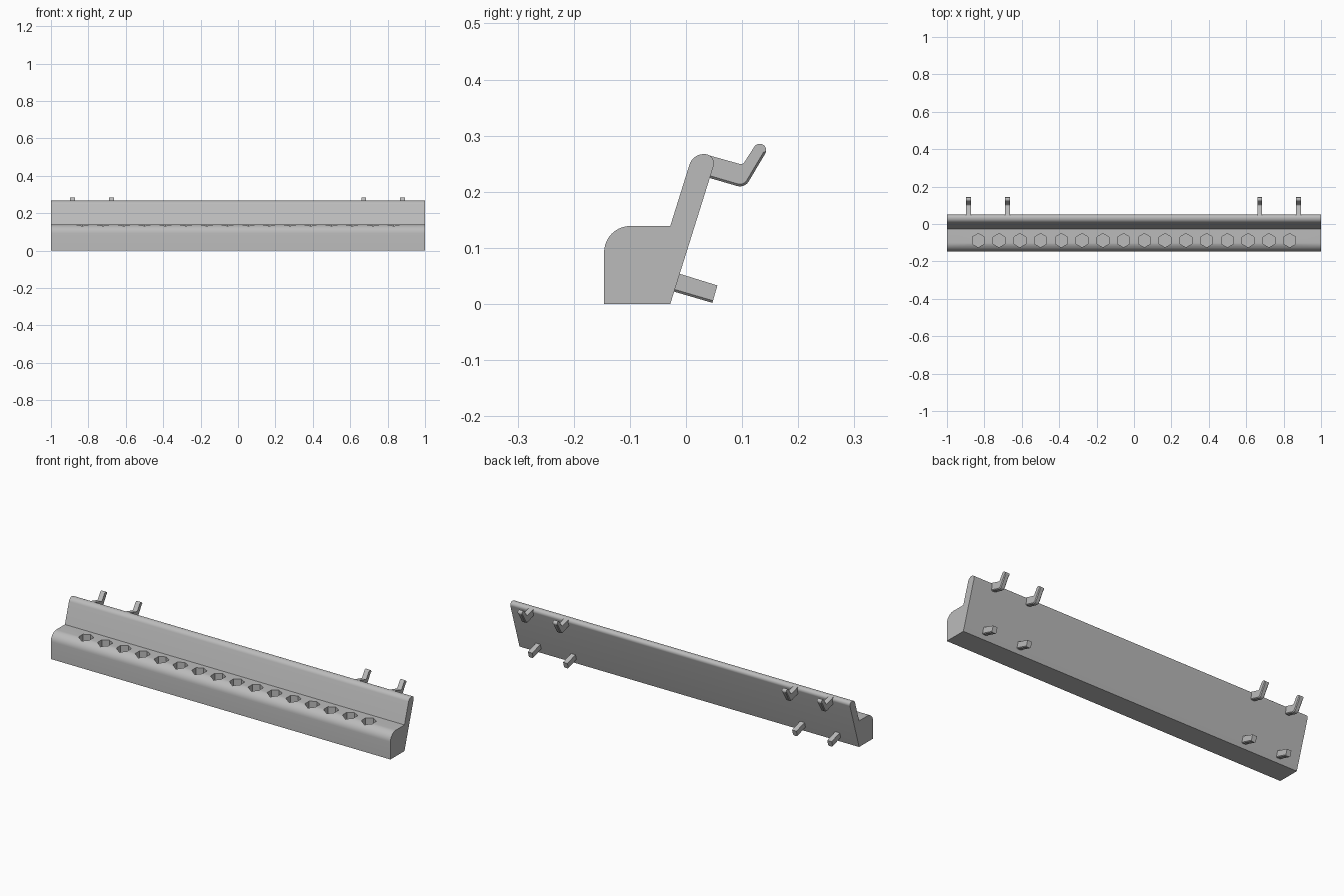
import bpy, bmesh, math
from mathutils import Vector, Matrix

cube = bpy.data.objects.get("Cube")
if cube:
    bpy.data.objects.remove(cube, do_unlink=True)

grey = bpy.data.materials.new("grey plastic")
grey.use_nodes = True
colour = (0.5, 0.5, 0.5, 1)
grey.diffuse_color = colour
grey.node_tree.nodes["Principled BSDF"].inputs["Base Color"].default_value = colour


def rounded(corners, steps=10):
    """Turn (y, z, radius) corners into a filleted outline."""
    points = []
    for i, (y, z, r) in enumerate(corners):
        p = Vector((y, z))
        if r == 0:
            points.append(p)
            continue
        a = (Vector(corners[i - 1][:2]) - p).normalized()
        b = (Vector(corners[(i + 1) % len(corners)][:2]) - p).normalized()
        half = a.angle(b) / 2
        centre = p + (a + b).normalized() * r / math.sin(half)
        start = p + a * r / math.tan(half) - centre
        turn = start.angle_signed(p + b * r / math.tan(half) - centre)
        for k in range(steps + 1):
            t = -turn * k / steps
            points.append(centre + Matrix.Rotation(t, 2) @ start)
    return points


def finish(name, bm):
    bmesh.ops.recalc_face_normals(bm, faces=bm.faces)
    mesh = bpy.data.meshes.new(name)
    bm.to_mesh(mesh)
    bm.free()
    mesh.materials.append(grey)
    obj = bpy.data.objects.new(name, mesh)
    bpy.context.collection.objects.link(obj)
    return obj


def select(obj):
    bpy.ops.object.select_all(action='DESELECT')
    obj.select_set(True)
    bpy.context.view_layer.objects.active = obj


def smooth(obj):
    select(obj)
    bpy.ops.object.shade_smooth_by_angle(angle=math.radians(30))


def extrude(name, outline, x, width, chamfer=0):
    """Extrude a side outline along x, optionally chamfering its underside."""
    bm = bmesh.new()
    face = bm.faces.new([bm.verts.new((x - width / 2, p.x, p.y)) for p in outline])
    new = bmesh.ops.extrude_face_region(bm, geom=[face])["geom"]
    verts = [v for v in new if isinstance(v, bmesh.types.BMVert)]
    bmesh.ops.translate(bm, vec=(width, 0, 0), verts=verts)
    bmesh.ops.recalc_face_normals(bm, faces=bm.faces)
    if chamfer:
        edges = [e for e in bm.edges
                 if any(abs(f.normal.x) > 0.9 for f in e.link_faces)
                 and any(f.normal.z < -0.3 for f in e.link_faces)]
        bmesh.ops.bevel(bm, geom=edges, offset=chamfer, segments=1, affect='EDGES')
    return finish(name, bm)


# Rack body: rounded base block with a leaning back plate
body = extrude("rack_body", rounded([
    (-0.146, 0, 0), (-0.146, 0.139, 0.047), (-0.028, 0.139, 0),
    (0.012, 0.267, 0.027), (0.0557, 0.267, 0.0165), (-0.028, 0, 0)]), 0, 2)

# Row of hexagonal sockets
bm = bmesh.new()
for i in range(16):
    place = Matrix.Translation(((i - 7.5) * 0.111, -0.088, 0.14)) @ Matrix.Rotation(math.pi / 2, 4, 'Z')
    hexagon = bmesh.ops.create_cone(bm, cap_ends=True, segments=6, radius1=0.037,
                                    radius2=0.037, depth=0.2, matrix=place)["verts"]
    # Put a corner of each socket toward the front
    c = place.translation
    if min(v.co.y for v in hexagon) > c.y - 0.035:
        bmesh.ops.rotate(bm, verts=hexagon, cent=c, matrix=Matrix.Rotation(math.pi / 6, 3, 'Z'))
cutter = finish("socket_cutter", bm)
cutter.hide_render = True
cut = body.modifiers.new("sockets", 'BOOLEAN')
cut.operation = 'DIFFERENCE'
cut.solver = 'EXACT'
cut.object = cutter
select(body)
bpy.ops.object.modifier_apply(modifier=cut.name)
bpy.data.objects.remove(cutter, do_unlink=True)
smooth(body)

# Pegboard hooks above and straight pegs below
hook = rounded([
    (0.03, 0.228, 0), (0.035, 0.2665, 0), (0.101, 0.248, 0.008),
    (0.1277, 0.2893, 0.0112), (0.1473, 0.278, 0.0112), (0.1045, 0.2063, 0.018)], 8)
peg = rounded([(-0.035, 0.026, 0), (-0.025, 0.058, 0), (0.056, 0.033, 0), (0.047, 0.002, 0)])
names = ["right_outer", "right_inner", "left_inner", "left_outer"]
for name, x in zip(names, (-0.884, -0.677, 0.672, 0.879)):
    smooth(extrude(name + "_hook", hook, x, 0.026, 0.004))
    smooth(extrude(name + "_peg", peg, x, 0.026, 0.004))
